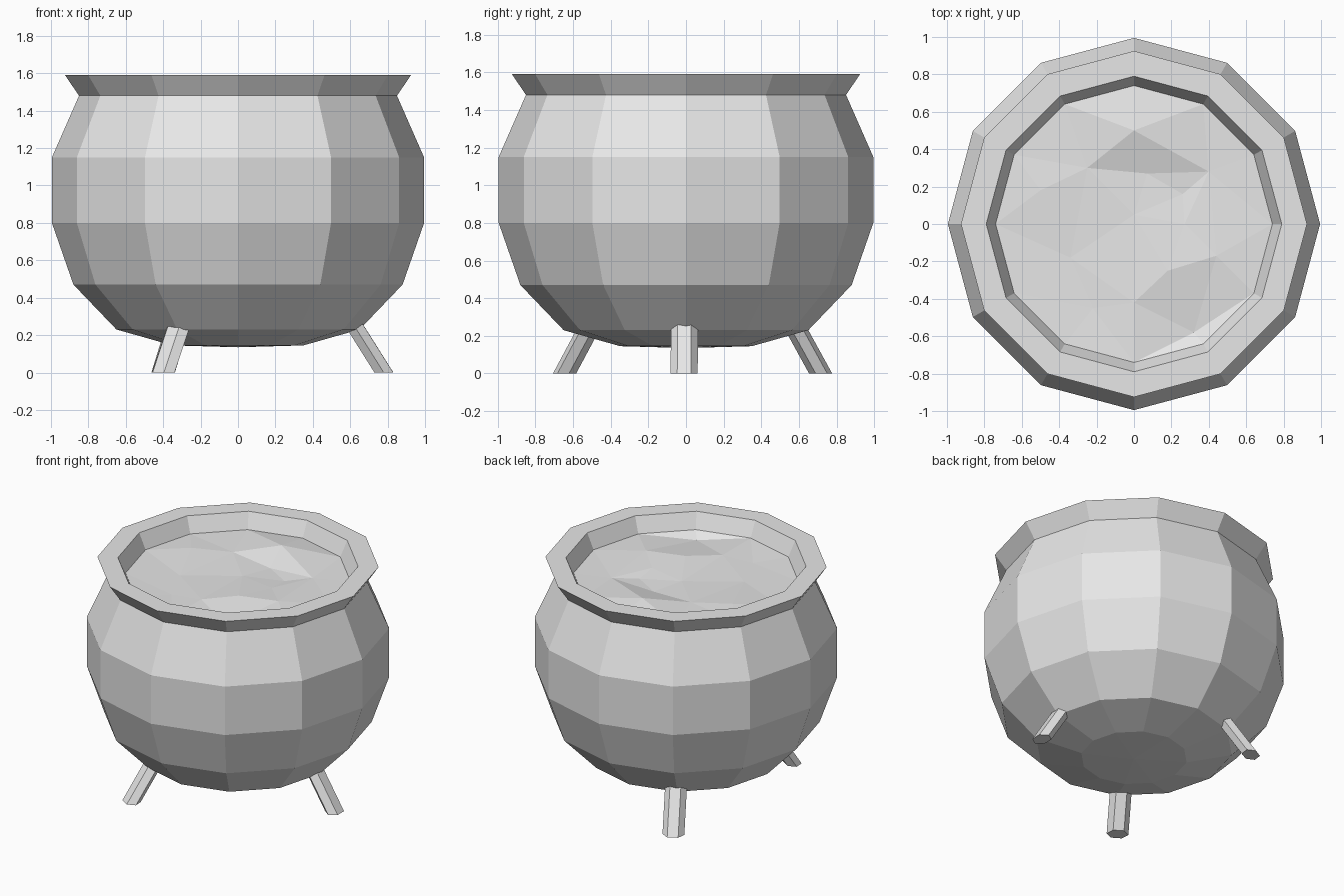
import bpy, bmesh
from math import sin, cos, pi, atan2
from mathutils import Vector
from mathutils.geometry import delaunay_2d_cdt

cube = bpy.data.objects.get("Cube")
if cube:
    bpy.data.objects.remove(cube, do_unlink=True)

SIDES = 12

# Single plain grey for the whole model
grey = bpy.data.materials.new("light_grey")
grey.use_nodes = True
grey.diffuse_color = (0.8, 0.8, 0.8, 1)
shader = next(n for n in grey.node_tree.nodes if n.type == "BSDF_PRINCIPLED")
shader.inputs["Base Color"].default_value = grey.diffuse_color


def finish(name, bm, recalc=True):
    if recalc:
        bmesh.ops.recalc_face_normals(bm, faces=bm.faces)
    mesh = bpy.data.meshes.new(name)
    bm.to_mesh(mesh)
    bm.free()
    mesh.materials.append(grey)
    obj = bpy.data.objects.new(name, mesh)
    bpy.context.collection.objects.link(obj)
    return obj


def ring(bm, radius, z):
    return [bm.verts.new((radius * cos(2 * pi * i / SIDES),
                          radius * sin(2 * pi * i / SIDES), z))
            for i in range(SIDES)]


def bridge(bm, low, high):
    n = len(low)
    for i in range(n):
        j = (i + 1) % n
        bm.faces.new((low[i], low[j], high[j], high[i]))


# Pot: belly, flared lip, flat rim and sloping inner wall
profile = [(0.35, 0.145), (0.65, 0.23), (0.88, 0.47), (0.995, 0.80),
           (0.995, 1.15), (0.85, 1.48), (0.925, 1.59), (0.79, 1.59), (0.74, 1.48)]
bm = bmesh.new()
rings = [ring(bm, r, z) for r, z in profile]
for low, high in zip(rings, rings[1:]):
    bridge(bm, low, high)
base = bm.verts.new((0, 0, 0.135))
for i in range(SIDES):
    bm.faces.new((base, rings[0][(i + 1) % SIDES], rings[0][i]))
finish("pot", bm, recalc=False)

# Lumpy contents: uneven triangulated surface meeting the inner wall
lumps = [(0.40, 0.28, 1.475), (0.27, 0.0, 1.475), (0.0, 0.05, 1.47),
         (0.32, -0.58, 1.44), (0.44, -0.17, 1.49), (-0.34, -0.18, 1.47),
         (0.0, 0.50, 1.52), (-0.25, 0.30, 1.48), (0.07, 0.27, 1.46),
         (0.26, 0.16, 1.46), (0.18, -0.25, 1.49), (0.0, -0.42, 1.48),
         (-0.50, 0.18, 1.49), (-0.22, -0.45, 1.47)]
bm = bmesh.new()
edge = ring(bm, 0.74, 1.48)
points = [v.co.copy() for v in edge] + [Vector(p) for p in lumps]
bm.clear()
flat, _, tris, *_ = delaunay_2d_cdt([p.xy for p in points], [], [], 0, 1e-5)
verts = []
for p in flat:
    nearest = min(points, key=lambda q: (q.xy - p).length)
    verts.append(bm.verts.new(nearest))
for tri in tris:
    bm.faces.new([verts[i] for i in tri])
for face in bm.faces:
    face.normal_update()
    if face.normal.z < 0:
        face.normal_flip()
finish("contents", bm, recalc=False)

# Three splayed hexagonal legs, tops buried in the belly
feet = {"left_leg": (0.78, -0.01), "front_leg": (-0.40, -0.645), "back_leg": (-0.40, 0.715)}
LEG_TOP, SPLAY = 0.34, 0.63
for name, (x, y) in feet.items():
    angle = atan2(y, x)
    out = Vector((cos(angle), sin(angle), 0))
    side = Vector((-out.y, out.x, 0))
    bm = bmesh.new()
    ends = []
    for z in (0, LEG_TOP):
        centre = Vector((x, y, z)) - out * SPLAY * z
        ends.append([bm.verts.new(centre + out * 0.058 * sin(k * pi / 3)
                                  + side * 0.072 * cos(k * pi / 3)) for k in range(6)])
    bridge(bm, *ends)
    for end in ends:
        bm.faces.new(end)
    finish(name, bm)
